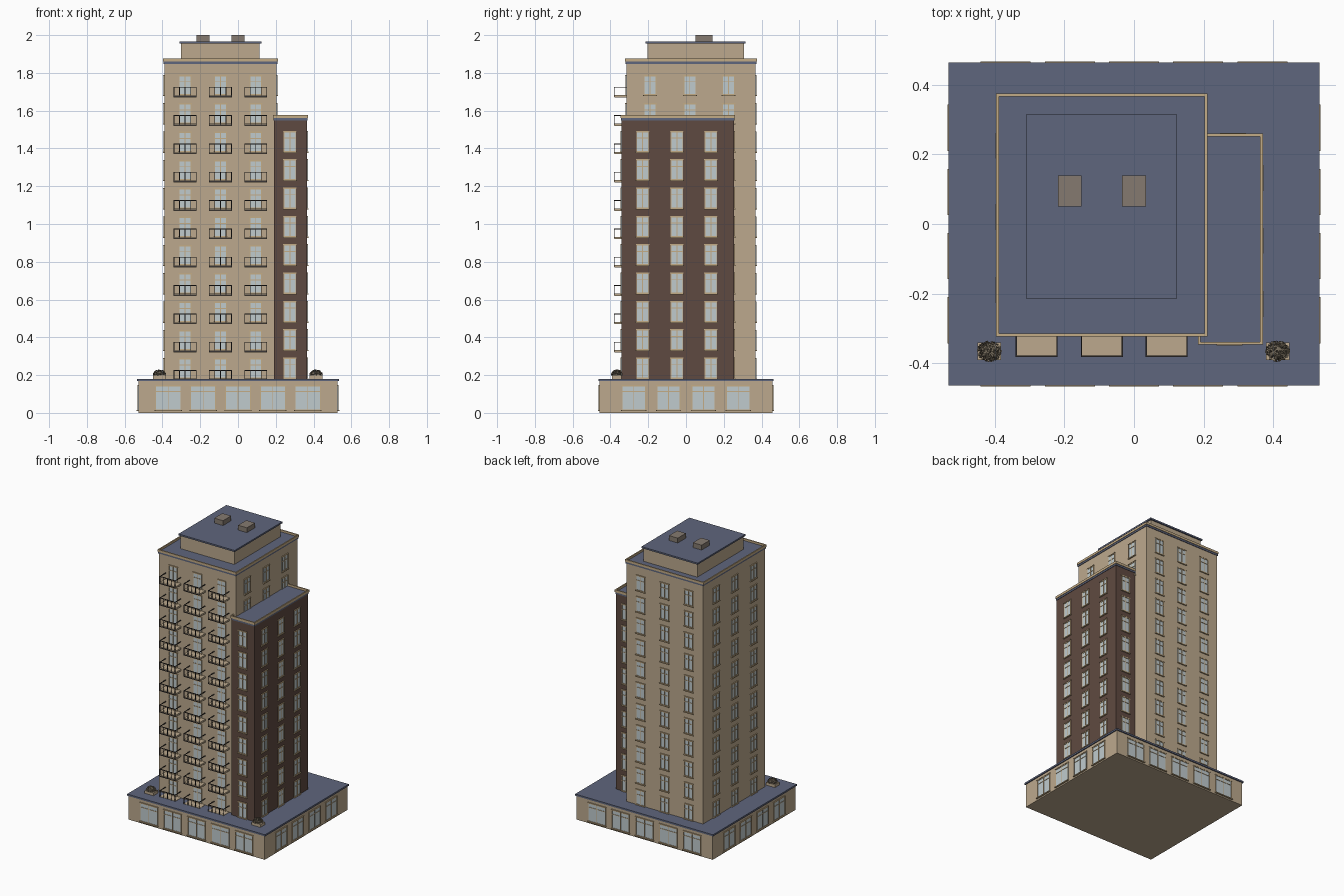
import bpy, bmesh, math, random
from mathutils import Vector, Matrix

cube = bpy.data.objects.get("Cube")
if cube:
    bpy.data.objects.remove(cube)
random.seed(4)


def material(name, srgb):
    col = [((c / 255 + 0.055) / 1.055) ** 2.4 for c in srgb] + [1]
    m = bpy.data.materials.new(name)
    m.use_nodes = True
    m.diffuse_color = col
    m.node_tree.nodes["Principled BSDF"].inputs["Base Color"].default_value = col
    return m


TAN = material("tan stone", (188, 169, 141))
BROWN = material("brown brick", (95, 74, 65))
NAVY = material("slate blue roofing", (95, 102, 125))
GLASS = material("pale glass", (192, 203, 206))
TRIM = material("light tan trim", (196, 172, 134))
METAL = material("dark metal", (58, 54, 54))
VENT = material("grey brown vent", (133, 122, 112))
LEAF = material("dry foliage", (118, 108, 92))


class Part:
    """Collects boxes into one mesh object."""

    def __init__(self, name, mat):
        self.name, self.mat, self.bm = name, mat, bmesh.new()

    def box(self, x0, x1, y0, y1, z0, z1, frame=Matrix()):
        mid = Vector(((x0 + x1) / 2, (y0 + y1) / 2, (z0 + z1) / 2))
        size = Matrix.Diagonal((abs(x1 - x0), abs(y1 - y0), abs(z1 - z0), 1))
        bmesh.ops.create_cube(self.bm, size=1, matrix=frame @ Matrix.Translation(mid) @ size)
        return self

    def done(self):
        me = bpy.data.meshes.new(self.name)
        bmesh.ops.recalc_face_normals(self.bm, faces=self.bm.faces)
        self.bm.to_mesh(me)
        self.bm.free()
        me.materials.append(self.mat)
        ob = bpy.data.objects.new(self.name, me)
        bpy.context.collection.objects.link(ob)
        return ob


def block(name, mat, *b):
    return Part(name, mat).box(*b).done()


def parapet(name, x0, x1, y0, y1, z0, z1, t=0.008):
    p = Part(name, TRIM)
    p.box(x0, x1, y0, y0 + t, z0, z1).box(x0, x1, y1 - t, y1, z0, z1)
    p.box(x0, x0 + t, y0 + t, y1 - t, z0, z1).box(x1 - t, x1, y0 + t, y1 - t, z0, z1)
    p.done()


# Main masses, roof slabs and parapets
block("podium", TAN, -0.527, 0.527, -0.457, 0.457, 0, 0.17)
block("podium_roof", NAVY, -0.534, 0.534, -0.464, 0.464, 0.168, 0.18)
block("tower", TAN, -0.39, 0.204, -0.316, 0.368, 0.17, 1.85)
block("tower_roof", NAVY, -0.394, 0.208, -0.32, 0.372, 1.848, 1.862)
parapet("tower_parapet", -0.397, 0.211, -0.323, 0.375, 1.86, 1.876)
block("wing", BROWN, 0.19, 0.365, -0.341, 0.254, 0.17, 1.55)
block("wing_roof", NAVY, 0.187, 0.368, -0.344, 0.257, 1.548, 1.562)
parapet("wing_parapet", 0.184, 0.371, -0.347, 0.26, 1.56, 1.577)
block("penthouse", TAN, -0.302, 0.115, -0.205, 0.306, 1.86, 1.956)
block("penthouse_roof", NAVY, -0.311, 0.124, -0.214, 0.315, 1.955, 1.966)
vents = Part("rooftop_vents", VENT)
for x in (-0.185, 0):
    vents.box(x - 0.034, x + 0.034, 0.05, 0.14, 1.965, 2)
vents.done()

# Wall frames: local x runs along the wall, local -y points outward
TURN = {"front": 0, "right": 90, "back": 180, "left": 270}


def wall(side, dist):
    """Frame of a wall lying dist from the centre on the named side."""
    turn = Matrix.Rotation(math.radians(TURN[side]), 4, "Z")
    return turn @ Matrix.Translation((0, -dist, 0))


def along(side, v):
    """Local position along a wall of a world x or y value."""
    return v if side in ("front", "right") else -v


def window(f, u, z0, w, h, parts, sill=0.008, split=0.68):
    glass, frame, sills = parts
    a, b, z1, t = u - w / 2, u + w / 2, z0 + h, 0.004
    glass.box(a, b, -0.002, 0.002, z0, z1, f)
    for c in (a + t / 2, u, b - t / 2):
        frame.box(c - t / 2, c + t / 2, -0.005, 0.002, z0, z1, f)
    for c in (z0 + t / 2, z0 + h * split, z1 - t / 2):
        frame.box(a, b, -0.0045, 0.002, c - t / 2, c + t / 2, f)
    sills.box(a - 0.004, b + 0.004, -sill, 0.002, z0 - 0.006, z0, f)
    sills.box(a - 0.003, b + 0.003, -0.006, 0.002, z1, z1 + 0.004, f)


def window_set(name):
    return [Part(name + "_glass", GLASS), Part(name + "_frames", TRIM), Part(name + "_sills", TRIM)]


def finish(parts):
    for p in parts:
        p.done()


STEP, BASE = 0.15, 0.183
COLS_X, COLS_Y = (-0.28, -0.0925, 0.094), (-0.19, 0.02, 0.225)

# Tower windows
tower_win = window_set("tower_windows")
for side, dist, cols, first in (("front", 0.316, COLS_X, 0), ("back", 0.368, COLS_X, 0),
                                ("left", 0.39, COLS_Y, 0), ("right", 0.204, COLS_Y, 9)):
    f = wall(side, dist)
    for k in range(first, 11):
        for c in cols:
            window(f, along(side, c), BASE + k * STEP, 0.066, 0.103, tower_win)
finish(tower_win)

# Wing windows
wing_win = window_set("wing_windows")
for side, dist, cols in (("front", 0.341, (0.275,)), ("back", 0.254, (0.285,)),
                         ("right", 0.365, (-0.23, -0.048, 0.132))):
    f = wall(side, dist)
    for k in range(9):
        for c in cols:
            window(f, along(side, c), BASE + k * STEP, 0.066, 0.106, wing_win)
finish(wing_win)

# Shop windows around the podium
shop_win = window_set("shop_windows")
for side, dist, count in (("front", 0.457, 5), ("back", 0.457, 5),
                          ("left", 0.527, 4), ("right", 0.527, 4)):
    f = wall(side, dist)
    for i in range(count):
        u = (i - (count - 1) / 2) * 0.1845
        window(f, u, 0.015, 0.136 if count == 5 else 0.125, 0.128, shop_win, 0.01, 0.77)
finish(shop_win)

# Balconies with open railings
slabs, rails = Part("balcony_slabs", TAN), Part("balcony_railings", METAL)
for k in range(11):
    z = 0.17 + k * STEP
    for c in COLS_X:
        a, b, y, t = c - 0.0605, c + 0.0605, -0.382, 0.004
        slabs.box(a, b, y + 0.003, -0.315, z, z + 0.012)
        rails.box(a, b, y, y + t, z + 0.052, z + 0.056)
        rails.box(a, b, y, y + t, z + 0.002, z + 0.007)
        for s in (a, b - t):
            rails.box(s, s + t, y, -0.315, z + 0.052, z + 0.056)
        for i in range(5):
            p = a + (b - a - t) * i / 4
            rails.box(p, p + t * 0.8, y, y + t, z + 0.005, z + 0.054)
slabs.done()
rails.done()

# Planters with leafy bushes
for name, x in (("left", 0.413), ("right", -0.416)):
    y = -0.366
    block(name + "_planter", TAN, x - 0.034, x + 0.034, y - 0.025, y + 0.025, 0.178, 0.2)
    bush = Part(name + "_bush", LEAF)
    bmesh.ops.create_icosphere(bush.bm, subdivisions=2, radius=1, matrix=Matrix.Translation(
        (x, y, 0.205)) @ Matrix.Diagonal((0.028, 0.024, 0.018, 1)))
    for i in range(220):
        d = Vector((random.gauss(0, 1), random.gauss(0, 1), abs(random.gauss(0, 1)))).normalized()
        pos = Vector((x + d.x * 0.033, y + d.y * 0.028, 0.2 + d.z * 0.027))
        spin = Matrix.Rotation(random.uniform(0, math.tau), 4, d.orthogonal())
        bmesh.ops.create_grid(bush.bm, x_segments=1, y_segments=1, size=0.003,
                              matrix=Matrix.Translation(pos) @ spin)
    bush.done()
